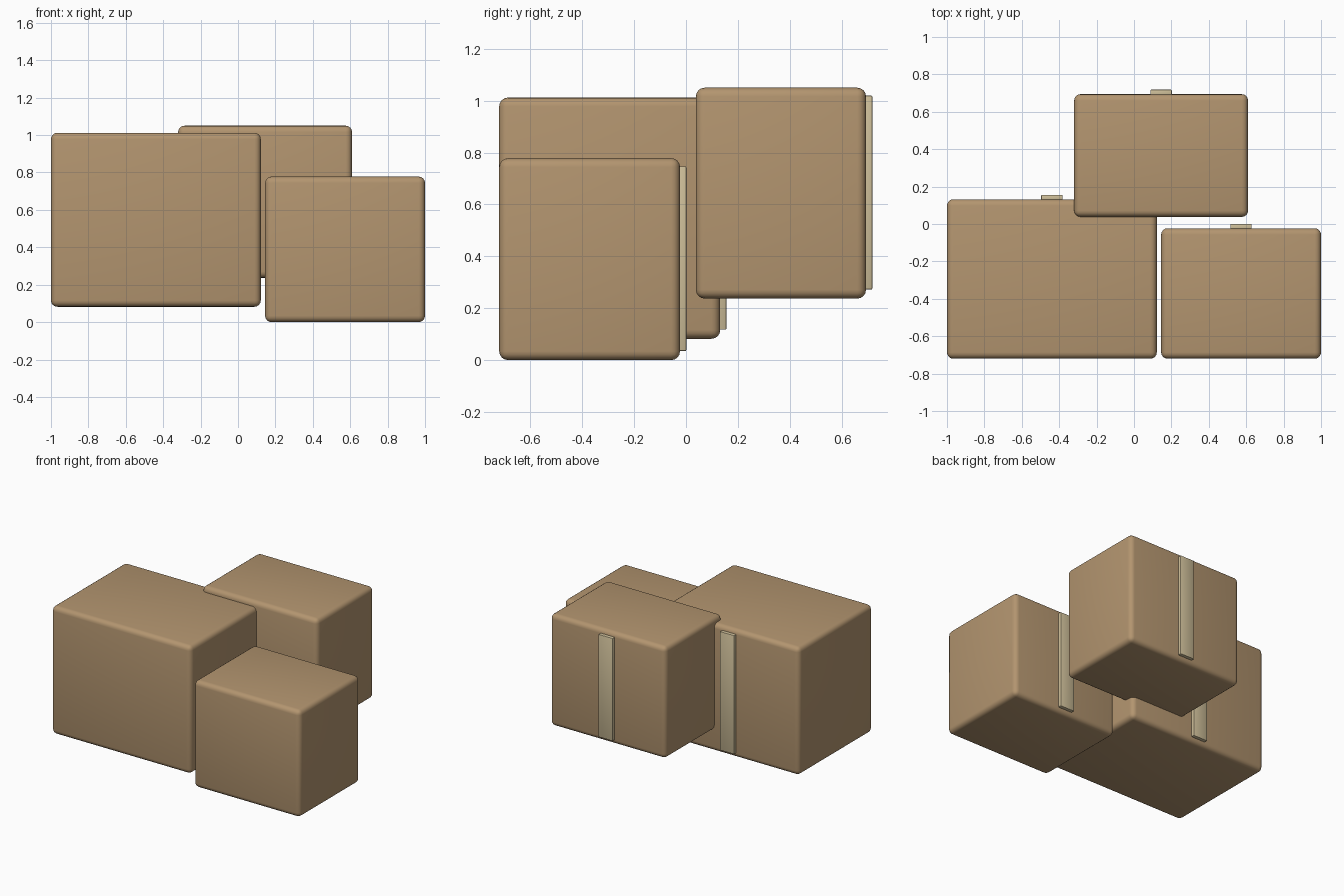
import bpy
import math

if "Cube" in bpy.data.objects:
    bpy.data.objects.remove(bpy.data.objects["Cube"])


def material(name, color):
    mat = bpy.data.materials.new(name)
    mat.diffuse_color = color
    mat.use_nodes = True
    mat.node_tree.nodes["Principled BSDF"].inputs["Base Color"].default_value = mat.diffuse_color
    return mat


cardboard = material("cardboard", (0.45, 0.30, 0.16, 1))
tape_tan = material("tape_tan", (0.62, 0.52, 0.32, 1))


def rounded_block(name, lo, hi, radius, segments, mat):
    centre = [(a + b) / 2 for a, b in zip(lo, hi)]
    bpy.ops.mesh.primitive_cube_add(size=1, location=centre)
    obj = bpy.context.object
    obj.name = name
    obj.scale = [b - a for a, b in zip(lo, hi)]
    bpy.ops.object.transform_apply(location=False, rotation=False, scale=True)
    bevel = obj.modifiers.new("rounded_edges", "BEVEL")
    bevel.width = radius
    bevel.segments = segments
    bpy.ops.object.modifier_apply(modifier=bevel.name)
    bpy.ops.object.shade_smooth_by_angle(angle=math.radians(40))
    obj.data.materials.append(mat)
    return obj


# Three cartons: name, low corner, high corner
cartons = [
    ("left", (-1.0, -0.72, 0.082), (0.122, 0.132, 1.012)),
    ("right", (0.145, -0.72, 0.0), (1.0, -0.023, 0.778)),
    ("back", (-0.32, 0.038, 0.237), (0.61, 0.694, 1.05)),
]

for name, lo, hi in cartons:
    rounded_block(name + "_box", lo, hi, 0.034, 4, cardboard)
    # Raised tape strip down the middle of the rear face
    mid = (lo[0] + hi[0]) / 2
    rounded_block(name + "_tape_strip",
                  (mid - 0.057, hi[1] - 0.012, lo[2] + 0.035),
                  (mid + 0.057, hi[1] + 0.024, hi[2] - 0.031),
                  0.004, 2, tape_tan)
